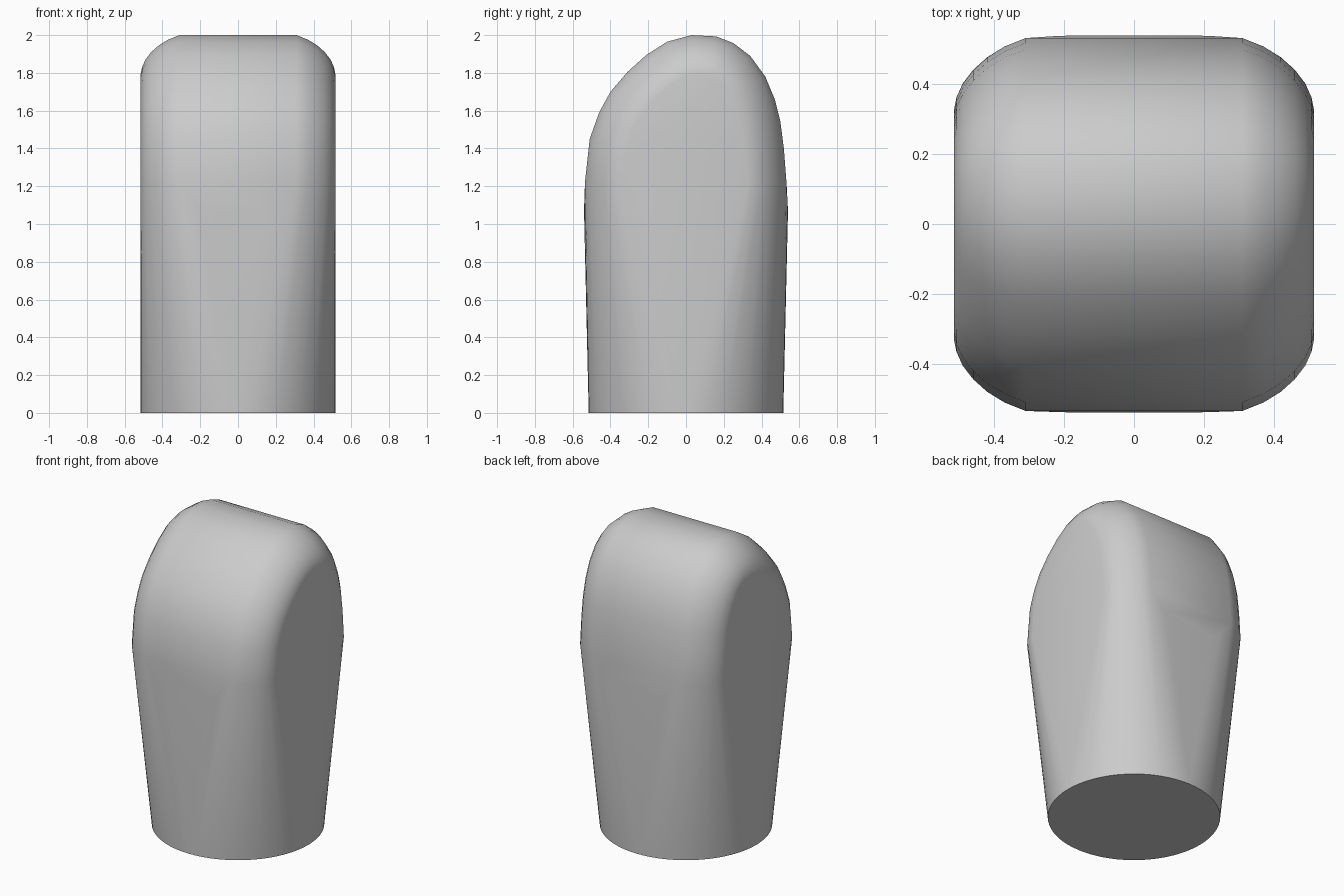
import bpy, bmesh, math
from mathutils import Vector

cube = bpy.data.objects.get("Cube")
if cube:
    bpy.data.objects.remove(cube, do_unlink=True)

# Plain grey material
grey = bpy.data.materials.new("plain_grey")
grey.use_nodes = True
colour = (0.6, 0.6, 0.6, 1)
grey.diffuse_color = colour
grey.node_tree.nodes["Principled BSDF"].inputs["Base Color"].default_value = colour

# Side profile of the domed top (y, z), from front to back
profile = [Vector(p) for p in (
    (-.535, 1.22), (-.51, 1.45), (-.46, 1.59), (-.40, 1.70), (-.31, 1.805),
    (-.21, 1.895), (-.10, 1.965), (.03, 2), (.16, 1.993), (.25, 1.958),
    (.34, 1.89), (.42, 1.78), (.47, 1.66), (.50, 1.54), (.518, 1.4), (.532, 1.22))]
# Rounded shoulder: (x, inset of the profile)
shoulder = [(.31, 0), (.37, .024), (.42, .055), (.46, .091),
            (.49, .13), (.508, .17), (.515, .205)]


def inset(points, distance):
    """Move each profile point inwards along its normal."""
    out = []
    for i, p in enumerate(points):
        a, b = points[max(i - 1, 0)], points[min(i + 1, len(points) - 1)]
        t = (b - a).normalized()
        out.append(p + Vector((t.y, -t.x)) * distance)
    return out


bm = bmesh.new()

# Round base
sides = 64
for i in range(sides):
    a = 2 * math.pi * i / sides
    bm.verts.new((.515 * math.cos(a), .515 * math.sin(a), 0))

# Domed top with both rounded shoulders
for x, d in shoulder:
    for y, z in inset(profile, d):
        for s in (-1, 1):
            bm.verts.new((s * x, y, z))

# Curved lower edge of the front and back panels
for x, y, z in ((.15, .54, 1.07), (.22, .538, 1.11), (.28, .532, 1.18)):
    for sx in (-1, 1):
        for sy in (-1, 1):
            bm.verts.new((sx * x, sy * y, z))

# Skin the base and top together into one body
bmesh.ops.convex_hull(bm, input=bm.verts[:])
bmesh.ops.delete(bm, geom=[v for v in bm.verts if not v.link_faces], context='VERTS')
bmesh.ops.dissolve_limit(bm, angle_limit=math.radians(.5), verts=bm.verts[:], edges=bm.edges[:])
bmesh.ops.recalc_face_normals(bm, faces=bm.faces[:])

mesh = bpy.data.meshes.new("domed_body")
bm.to_mesh(mesh)
bm.free()
mesh.materials.append(grey)
body = bpy.data.objects.new("domed_body", mesh)
bpy.context.collection.objects.link(body)
bpy.ops.object.select_all(action='DESELECT')
body.select_set(True)
bpy.context.view_layer.objects.active = body
bpy.ops.object.shade_smooth_by_angle(angle=math.radians(40))
